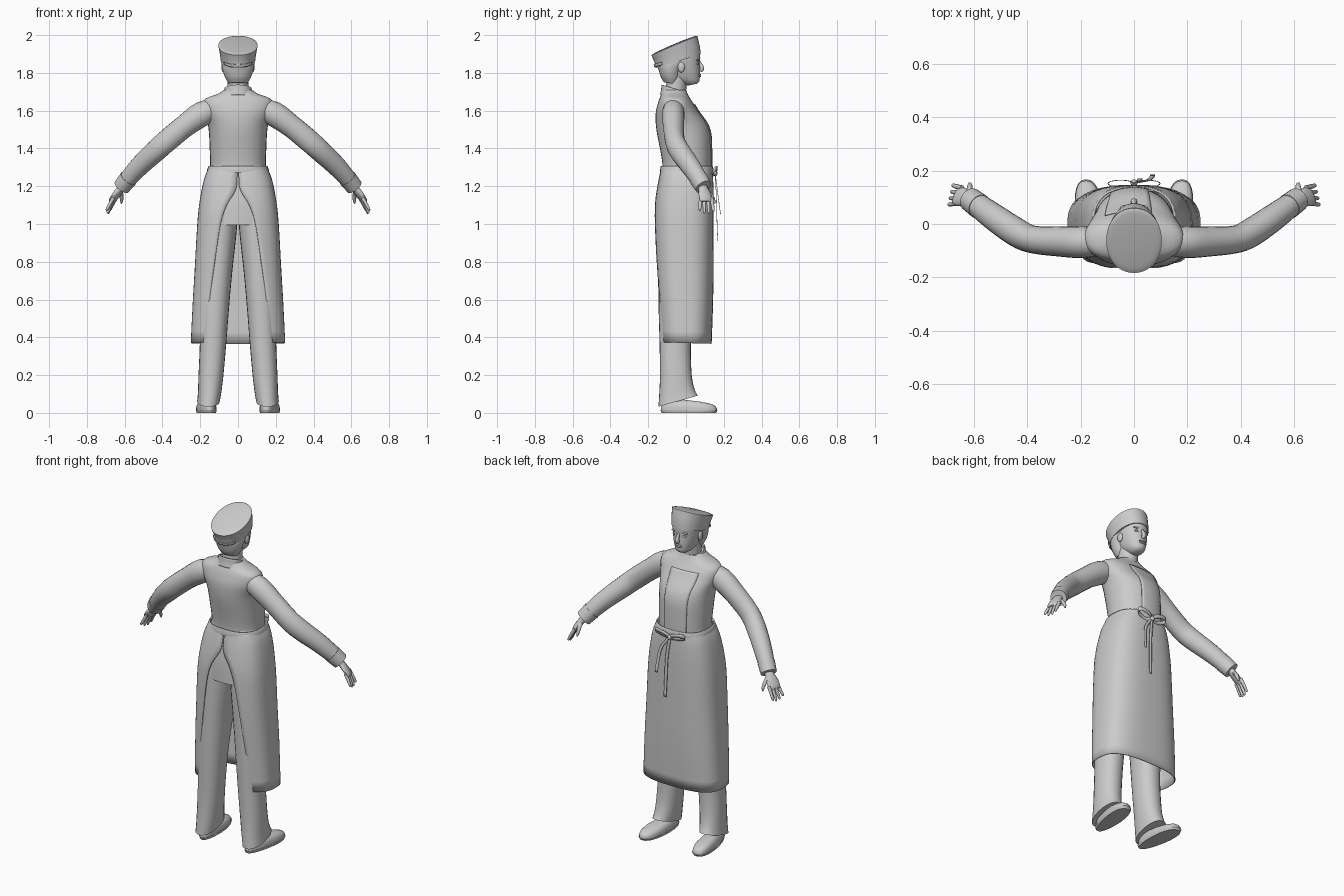
import bpy, bmesh, math
from mathutils import Vector

TAU = math.tau
grey = bpy.data.materials.new("plain_grey")
grey.diffuse_color = (0.6, 0.6, 0.6, 1)


def smooth_rows(rows, sub=3):
    """Catmull-Rom interpolation of tuples of numbers."""
    out = []
    for i in range(len(rows) - 1):
        p0, p1 = rows[max(i - 1, 0)], rows[i]
        p2, p3 = rows[i + 1], rows[min(i + 2, len(rows) - 1)]
        for k in range(sub):
            t = k / sub
            out.append(tuple(
                b + 0.5 * t * (c - a + t * (2*a - 5*b + 4*c - d + t * (3*(b - c) + d - a)))
                for a, b, c, d in zip(p0, p1, p2, p3)))
    return out + [rows[-1]]


def finish(name, bm, thick=0, angle=45):
    bmesh.ops.recalc_face_normals(bm, faces=bm.faces)
    me = bpy.data.meshes.new(name)
    bm.to_mesh(me)
    bm.free()
    me.materials.append(grey)
    me.shade_smooth()
    me.set_sharp_from_angle(angle=math.radians(angle))
    ob = bpy.data.objects.new(name, me)
    bpy.context.collection.objects.link(ob)
    if thick:
        mod = ob.modifiers.new("thickness", 'SOLIDIFY')
        mod.thickness = thick
    return ob


def skin(name, rings, closed=True, thick=0, caps=True):
    """Join rings of points into one surface."""
    bm = bmesh.new()
    vs = [[bm.verts.new(p) for p in r] for r in rings]
    n = len(vs[0])
    for a, b in zip(vs, vs[1:]):
        for i in range(n if closed else n - 1):
            j = (i + 1) % n
            bm.faces.new((a[i], a[j], b[j], b[i]))
    if closed and caps:
        bm.faces.new(vs[0])
        bm.faces.new(vs[-1])
    return finish(name, bm, thick)


def spow(v, e):
    return math.copysign(abs(v) ** e, v)


def body(name, rows, n=2.0, seg=32, arc=None, grow=0, thick=0, sx=1, caps=True):
    """Rows are (z, centre x, half width, y back, y front, slope, ...)."""
    rings = []
    for r in smooth_rows(rows):
        z, cx, a, y0, y1, s = r[:6]
        yc, b = (y0 + y1) / 2, (y1 - y0) / 2 + grow
        t0, t1 = arc(r) if arc else (0, TAU * (seg - 1) / seg)
        ring = []
        for i in range(seg):
            t = t0 + (t1 - t0) * i / (seg - 1)
            x = (a + grow) * spow(math.cos(t), 2 / n)
            y = b * spow(math.sin(t), 2 / n)
            ring.append((sx * (cx + x), yc + y, z + s * y))
        rings.append(ring)
    return skin(name, rings, arc is None, thick, caps)


def tube(name, pts, ref, seg=16, sx=1, sub=3):
    """Points are (x, y, z, radius across, radius along ref)."""
    pts = smooth_rows(pts, sub)
    rings = []
    for i, p in enumerate(pts):
        a, b = pts[max(i - 1, 0)], pts[min(i + 1, len(pts) - 1)]
        t = (Vector(b[:3]) - Vector(a[:3])).normalized()
        u = t.cross(Vector(ref)).normalized()
        v = u.cross(t)
        ring = []
        for k in range(seg):
            w = TAU * k / seg
            q = Vector(p[:3]) + u * p[3] * math.cos(w) + v * p[4] * math.sin(w)
            ring.append((q.x * sx, q.y, q.z))
        rings.append(ring)
    return skin(name, rings)


def ball(name, loc, size):
    bm = bmesh.new()
    bmesh.ops.create_uvsphere(bm, u_segments=14, v_segments=8, radius=1)
    for v in bm.verts:
        v.co = Vector((v.co.x * size[0], v.co.y * size[1], v.co.z * size[2])) + Vector(loc)
    return finish(name, bm)


# Jacket with front overlap, skirt of the jacket and collar
torso = [(1.27, 0, .150, -.125, .132, 0), (1.32, 0, .147, -.125, .134, 0),
         (1.40, 0, .150, -.138, .133, 0), (1.47, 0, .153, -.152, .130, 0),
         (1.53, 0, .160, -.160, .112, 0), (1.59, 0, .180, -.160, .070, 0),
         (1.635, 0, .188, -.150, .042, 0), (1.665, 0, .170, -.140, .022, 0),
         (1.69, 0, .105, -.130, .008, 0), (1.71, 0, .075, -.125, .000, 0)]
body("jacket", torso, n=2.2)
body("jacket_overlap", torso[:7], n=2.2, seg=10, grow=.006, thick=.004,
     arc=lambda r: (math.radians(72), math.radians(122)))
body("jacket_hem", [(1.31, 0, .145, -.122, .125, 0), (1.2, 0, .175, -.140, .13, 0),
                    (1.1, 0, .190, -.152, .13, 0), (.995, 0, .200, -.155, .13, 0)], n=2.3)
body("collar", [(1.665, 0, .084, -.138, .020, -.25), (1.69, 0, .077, -.132, .012, -.28),
                (1.717, 0, .072, -.130, .006, -.3)], caps=False, thick=.006)

# Apron, open at the back, with waistband


def back_gap(r, n=2.8):
    d = math.asin((max(r[6], .002) / r[2]) ** (n / 2))
    return -TAU / 4 + d, TAU * .75 - d


body("apron", [(1.30, 0, .153, -.130, .138, 0, .002), (1.25, 0, .176, -.142, .143, 0, .004),
               (1.18, 0, .193, -.155, .146, 0, .012), (1.10, 0, .206, -.166, .147, 0, .060),
               (1.00, 0, .216, -.170, .147, 0, .092), (.80, 0, .227, -.166, .146, 0, .123),
               (.60, 0, .239, -.156, .144, 0, .150), (.37, 0, .250, -.142, .136, -.03, .166)],
     n=2.8, seg=48, arc=back_gap, thick=.005)
body("waistband", [(1.27, 0, .163, -.137, .144, 0), (1.287, 0, .163, -.137, .145, 0),
                   (1.307, 0, .156, -.134, .141, 0)], n=2.5, caps=False, thick=.008)

# Bow: two loops, knot, two tails
for side, tag in ((-1, "right"), (1, "left")):
    loop = []
    for i in range(17):
        w = TAU * i / 16
        x = side * .05 * (1 - math.cos(w))
        y, z = .152 + .014 * math.sin(w), 1.27 + .014 * math.sin(w) + .2 * abs(x)
        loop.append([(x, y, z - .011), (x, y, z + .011)])
    skin("bow_loop_" + tag, loop, closed=False, thick=.003)
ball("bow_knot", (0, .155, 1.268), (.014, .012, .015))
for tag, path in (("long", [(0, .155, 1.27), (.015, .162, 1.15), (.02, .166, 1.0), (.022, .170, .91)]),
                  ("short", [(0, .155, 1.27), (.05, .165, 1.2), (.065, .175, 1.12), (.07, .185, 1.05)])):
    skin("tie_tail_" + tag, [[(x - .009, y, z), (x + .009, y, z)] for x, y, z in smooth_rows(path)],
         closed=False, thick=.003)

# Neck, head and face
body("neck", [(1.64, 0, .058, -.115, .0, 0), (1.70, 0, .054, -.108, .0, 0), (1.80, 0, .056, -.10, .01, 0)])
body("head", [(1.738, 0, .022, .012, .058, .2), (1.750, 0, .040, -.03, .070, .1),
              (1.775, 0, .056, -.085, .073, 0), (1.81, 0, .068, -.11, .074, 0),
              (1.85, 0, .077, -.13, .073, 0), (1.89, 0, .080, -.14, .075, .1),
              (1.93, 0, .072, -.12, .06, .3)], n=2.15)
tube("nose", [(0, .070, 1.862, .006, .006), (0, .080, 1.84, .009, .010),
              (0, .085, 1.822, .013, .012), (0, .076, 1.808, .010, .008)], (0, 1, 0), seg=10)
for z, h in ((1.791, .005), (1.782, .006)):
    ball("lip", (0, .070, z), (.022, .010, h))
for side, tag in ((-1, "right"), (1, "left")):
    ball("eye_" + tag, (side * .031, .061, 1.849), (.015, .008, .006))
    ball("brow_" + tag, (side * .032, .062, 1.868), (.022, .009, .005))
    ball("ear_" + tag, (side * .078, -.025, 1.83), (.010, .019, .028))
body("hair", [(1.745, 0, .050, -.115, -.04, -.1), (1.775, 0, .068, -.132, -.025, 0),
              (1.81, 0, .080, -.143, -.015, 0), (1.85, 0, .087, -.150, .02, .2),
              (1.89, 0, .085, -.145, .04, .3)])

# Hat with tilted flat top and back strap
body("hat", [(1.862, 0, .091, -.160, .078, .30), (1.90, 0, .096, -.168, .073, .34),
             (1.945, 0, .104, -.184, .060, .42)], n=2.1, seg=40)
body("hat_crown", [(1.944, 0, .103, -.183, .059, .42), (1.950, 0, .088, -.165, .044, .42),
                   (1.954, 0, .03, -.10, -.02, .42)], n=2.1, seg=40)
body("hat_strap", [(1.868, 0, .091, -.161, .078, .30), (1.885, 0, .094, -.165, .076, .32)],
     n=2.1, seg=14, grow=.003, thick=.004,
     arc=lambda r: (math.radians(222), math.radians(318)))

for sx, tag in ((-1, "right_"), (1, "left_")):
    # Sleeve and cuff
    tube(tag + "sleeve", [(.11, -.062, 1.615, .050, .050), (.19, -.068, 1.583, .060, .066),
                          (.28, -.066, 1.520, .056, .060), (.38, -.058, 1.437, .052, .060),
                          (.44, -.032, 1.383, .054, .058), (.52, .022, 1.308, .051, .053),
                          (.585, .070, 1.235, .045, .047), (.614, .091, 1.198, .042, .043)],
         (0, 0, 1), seg=20, sx=sx)
    tube(tag + "cuff", [(.580, .066, 1.241, .048, .050), (.616, .093, 1.196, .045, .046)],
         (0, 0, 1), seg=20, sx=sx)
    # Hand: palm, fingers and thumb
    across = (-.3, 1, -.25)
    tube(tag + "palm", [(.598, .080, 1.215, .020, .025), (.622, .092, 1.185, .019, .027),
                        (.645, .100, 1.155, .017, .036), (.664, .106, 1.128, .013, .035),
                        (.670, .108, 1.118, .007, .028)], across, sx=sx)
    for i in range(4):
        y = .078 + .019 * i
        x = .672 - .005 * i
        drop = (.050, .064, .066, .056)[i]
        tube(tag + "finger", [(x - .012, y, 1.138, .010, .010),
                              (x + .010, y + .003 * (i - 1), 1.12 - drop * .4, .009, .009),
                              (x + .022, y + .005 * (i - 1), 1.12 - drop * .85, .007, .007),
                              (x + .023, y + .005 * (i - 1), 1.12 - drop, .003, .003)],
             across, seg=8, sx=sx)
    tube(tag + "thumb", [(.622, .105, 1.178, .012, .012), (.618, .130, 1.155, .011, .011),
                         (.616, .146, 1.128, .009, .009), (.618, .152, 1.108, .004, .004)],
         (1, 0, 0), seg=8, sx=sx)
    # Trouser leg
    body(tag + "trouser_leg", [(1.08, .092, .092, -.150, .115, 0), (.95, .098, .090, -.150, .10, 0),
                               (.75, .112, .082, -.148, .07, 0), (.55, .124, .076, -.145, .04, 0),
                               (.37, .132, .070, -.140, .026, 0), (.20, .143, .066, -.138, .030, .03),
                               (.11, .150, .062, -.142, .046, .15), (.062, .156, .060, -.146, .062, .28)],
         n=2.2, seg=24, sx=sx)
    # Shoe, upper and sole, angled slightly outward
    for part, rows in (("shoe", [(.012, 1.0), (.030, 1.0), (.045, .93), (.058, .75), (.068, .45)]),
                       ("sole", [(0, .97), (.014, 1.03)])):
        rings = []
        for z, k in rows:
            ring = []
            for i in range(28):
                w = TAU * i / 28
                y = math.sin(w)
                half = (.050 + .009 * y) * k
                ring.append((sx * (.165 + .015 * y + half * spow(math.cos(w), .8)),
                             .015 - .02 * (1 - k) + .148 * k * y, z * (1 - .12 * y)))
            rings.append(ring)
        skin(tag + part, rings)
